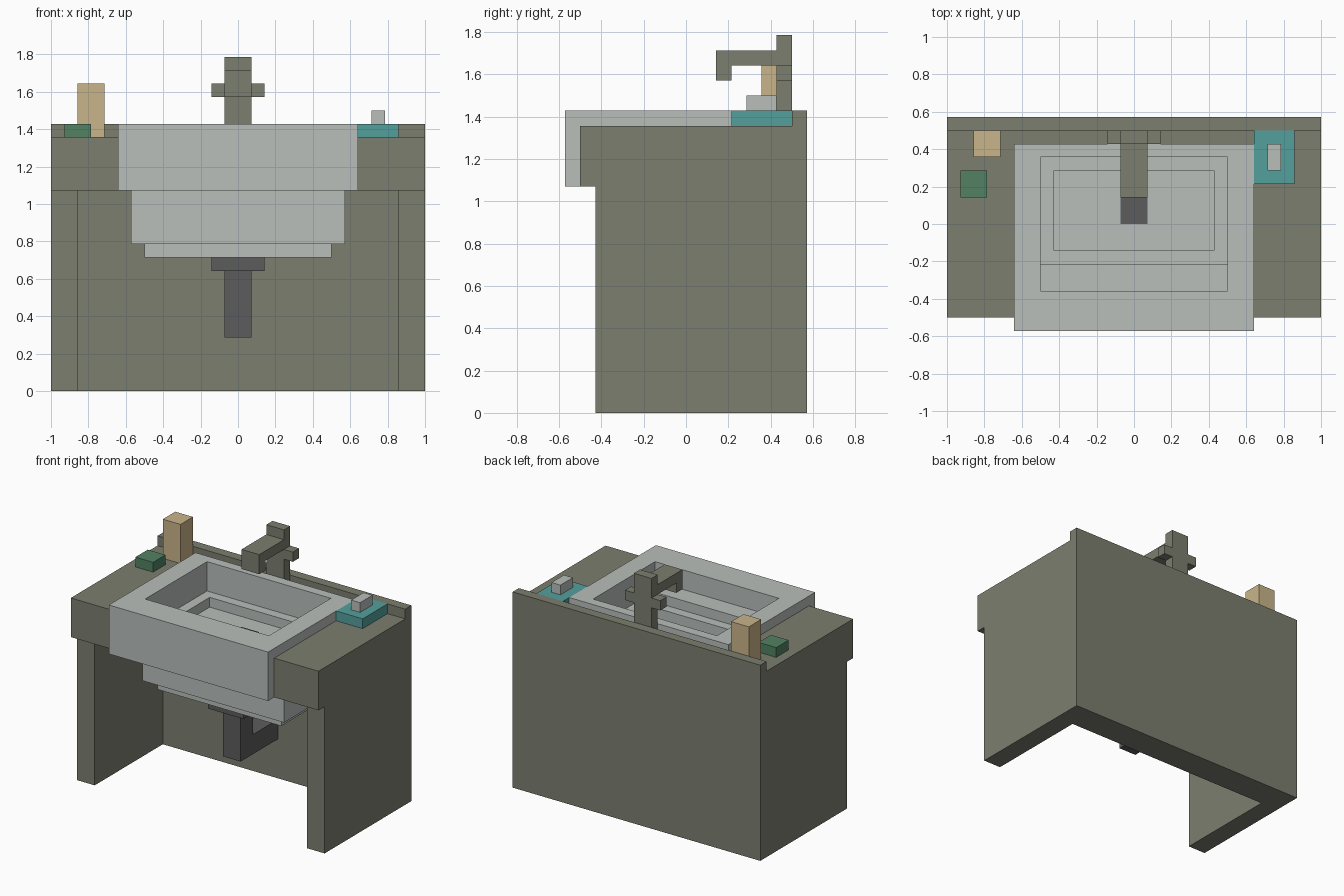
import bpy, bmesh

if "Cube" in bpy.data.objects:
    bpy.data.objects.remove(bpy.data.objects["Cube"])

U = 1 / 14  # the model sits on a regular block grid


def material(name, r, g, b):
    m = bpy.data.materials.new(name)
    lin = [((c / 255 + 0.055) / 1.055) ** 2.4 for c in (r, g, b)]
    m.diffuse_color = (*lin, 1)
    m.use_nodes = True
    m.node_tree.nodes["Principled BSDF"].inputs["Base Color"].default_value = m.diffuse_color
    return m


OLIVE = material("olive_grey", 124, 126, 111)
PALE = material("pale_grey", 184, 191, 187)
DARK = material("dark_grey", 91, 92, 91)
TAN = material("tan", 201, 181, 138)
GREEN = material("green", 82, 130, 98)
TEAL = material("teal", 84, 160, 157)


def finish(name, bm, mat):
    bmesh.ops.recalc_face_normals(bm, faces=bm.faces)
    me = bpy.data.meshes.new(name)
    bm.to_mesh(me)
    bm.free()
    me.materials.append(mat)
    ob = bpy.data.objects.new(name, me)
    bpy.context.collection.objects.link(ob)
    return ob


def rect(bm, x0, x1, y0, y1, z):
    return [bm.verts.new((x * U, y * U, z * U))
            for x, y in ((x0, y0), (x1, y0), (x1, y1), (x0, y1))]


def walls(bm, a, b):
    for i in range(4):
        j = (i + 1) % 4
        bm.faces.new((a[i], a[j], b[j], b[i]))


def box(name, mat, x0, x1, y0, y1, z0, z1):
    bm = bmesh.new()
    lo, hi = rect(bm, x0, x1, y0, y1, z0), rect(bm, x0, x1, y0, y1, z1)
    bm.faces.new(lo)
    bm.faces.new(hi)
    walls(bm, lo, hi)
    return finish(name, bm, mat)


def stack(name, mat, loops):
    """Closed shell through nested rectangles (x0, x1, y0, y1, z)."""
    bm = bmesh.new()
    rings = [rect(bm, *l) for l in loops]
    for a, b in zip(rings, rings[1:]):
        walls(bm, a, b)
    bm.faces.new(rings[0])
    bm.faces.new(rings[-1])
    return finish(name, bm, mat)


def profile(name, mat, pts, x0, x1):
    """Extrude a (y, z) outline along x."""
    bm = bmesh.new()
    a, b = ([bm.verts.new((x * U, y * U, z * U)) for y, z in pts] for x in (x0, x1))
    bm.faces.new(a)
    bm.faces.new(b)
    for i in range(len(pts)):
        j = (i + 1) % len(pts)
        bm.faces.new((a[i], a[j], b[j], b[i]))
    return finish(name, bm, mat)


# Cabinet: back panel with raised lip, side panels, counter slabs
box("back_panel", OLIVE, -14, 14, 5, 8, 0, 15)
box("counter_back", OLIVE, -9, 9, 6, 7, 15, 19)
box("back_lip", OLIVE, -14, 14, 7, 8, 15, 20)
for side, s in (("left", -1), ("right", 1)):
    x = sorted((12 * s, 14 * s))
    box(side + "_panel", OLIVE, *x, -6, 5, 0, 15)
    x = sorted((9 * s, 14 * s))
    box(side + "_counter", OLIVE, *x, -7, 7, 15, 19)

# Sink: stepped underside, rim, basin and recess in one shell
stack("sink", PALE, [
    (-7, 7, -3, 5, 10), (-7, 7, -3, 5, 11),
    (-8, 8, -4, 6, 11), (-8, 8, -4, 6, 15),
    (-9, 9, -8, 6, 15), (-9, 9, -8, 6, 20),
    (-7, 7, -5, 5, 20), (-7, 7, -5, 5, 17),
    (-6, 6, -2, 4, 17), (-6, 6, -2, 4, 16)])
box("basin_ledge", PALE, -7, 7, -5, -3, 17, 18)
box("drain", DARK, -1, 1, 0, 2, 16, 16.08)

# Waste pipe: flange and bent trap running into the back panel
box("pipe_flange", DARK, -2, 2, -2, 2, 9, 10)
profile("waste_pipe", DARK, [(-1, 4), (5, 4), (5, 6), (1, 6), (1, 9), (-1, 9)], -1, 1)

# Tap: column with hooked spout, and cross handles
profile("tap", OLIVE, [(6, 19), (7, 19), (7, 25), (6, 25), (6, 24), (2, 24),
                       (2, 22), (3, 22), (3, 23), (6, 23)], -1, 1)
for side, s in (("left", -1), ("right", 1)):
    box(side + "_tap_handle", OLIVE, *sorted((s, 2 * s)), 6, 7, 22, 23)

# Items on the counter
box("bottle", TAN, -12, -10, 5, 7, 19, 23)
box("sponge", GREEN, -13, -11, 2, 4, 19, 20)
box("soap_dish", TEAL, 9, 12, 3, 7, 19, 20)
box("soap", PALE, 10, 11, 4, 6, 20, 21)
